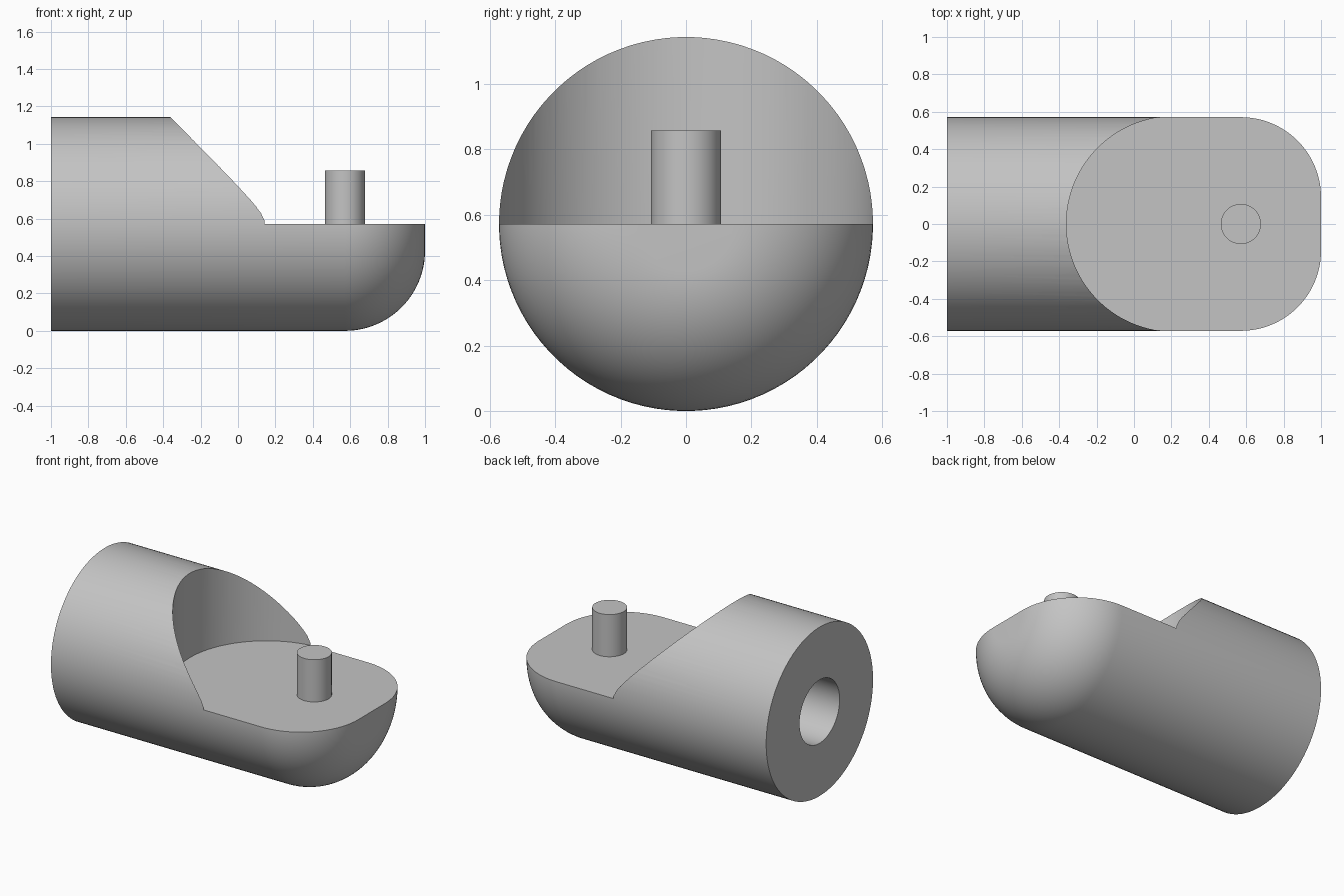
import bpy, bmesh, math

if "Cube" in bpy.data.objects:
    bpy.data.objects.remove(bpy.data.objects["Cube"])

U = 1 / 14            # design unit: the part is 28 units long
R = 8 * U             # body radius, also the height of the flat
SEGMENTS = 96

grey = bpy.data.materials.new("plain grey")
grey.use_nodes = True
grey.diffuse_color = (0.55, 0.55, 0.55, 1)
grey.node_tree.nodes["Principled BSDF"].inputs["Base Color"].default_value = (0.55, 0.55, 0.55, 1)


def make_object(name, bm):
    bmesh.ops.recalc_face_normals(bm, faces=bm.faces)
    mesh = bpy.data.meshes.new(name)
    bm.to_mesh(mesh)
    bm.free()
    mesh.materials.append(grey)
    obj = bpy.data.objects.new(name, mesh)
    bpy.context.collection.objects.link(obj)
    return obj


def lathe_along_x(name, profile):
    """Revolve (x, radius) points about the body axis and cap both ends."""
    bm = bmesh.new()
    rings = []
    for x, r in profile:
        angles = [2 * math.pi * (i + 0.5) / SEGMENTS for i in range(SEGMENTS)]
        rings.append([bm.verts.new((x, r * math.cos(a), R + r * math.sin(a))) for a in angles])
    for a, b in zip(rings, rings[1:]):
        for i in range(SEGMENTS):
            j = (i + 1) % SEGMENTS
            bm.faces.new((a[i], a[j], b[j], b[i]))
    bm.faces.new(rings[0])
    bm.faces.new(rings[-1])
    return make_object(name, bm)


def prism(name, outline, z0, z1):
    """Extrude an (x, y) outline upward."""
    bm = bmesh.new()
    face = bm.faces.new([bm.verts.new((x, y, z0)) for x, y in outline])
    top = bmesh.ops.extrude_face_region(bm, geom=[face])["geom"]
    verts = [v for v in top if isinstance(v, bmesh.types.BMVert)]
    bmesh.ops.translate(bm, verts=verts, vec=(0, 0, z1 - z0))
    return make_object(name, bm)


def arc(cx, cy, r, start, end, steps):
    angles = [math.radians(start + (end - start) * i / steps) for i in range(steps + 1)]
    return [(cx + r * math.cos(a), cy + r * math.sin(a)) for a in angles]


# Body: blind bore at one end, rounded nose at the other
fillet = 6 * U
bore = 3 * U
profile = [(-1 + 6 * U, bore), (-1, bore), (-1, R)]
profile += arc(1 - fillet, R - fillet, fillet, 90, 0, 24)
body = lathe_along_x("body", profile)

# Upper cut-away: round-backed pocket open toward the nose
pocket_x = 3 * U
pocket_r = math.sqrt(65) * U
outline = arc(pocket_x, 0, pocket_r, 90, 270, 64)
outline += [(1.5, -pocket_r), (1.5, pocket_r)]
cutter = prism("pocket_cutter", outline, R, 1.5)
cutter.hide_render = True
cut = body.modifiers.new("pocket", "BOOLEAN")
cut.operation = "DIFFERENCE"
cut.solver = "EXACT"
cut.object = cutter
bpy.context.view_layer.objects.active = body
bpy.ops.object.modifier_apply(modifier=cut.name)
bpy.data.objects.remove(cutter)

# Upright pin on the flat
pin = prism("pin", arc(8 * U, 0, 1.5 * U, 0, 360, 48)[:-1], R - 0.01, 12 * U)

# Smooth the round surfaces, keep the rims crisp
bpy.ops.object.select_all(action="DESELECT")
for obj in (body, pin):
    obj.select_set(True)
bpy.context.view_layer.objects.active = body
bpy.ops.object.shade_smooth_by_angle(angle=math.radians(20))
